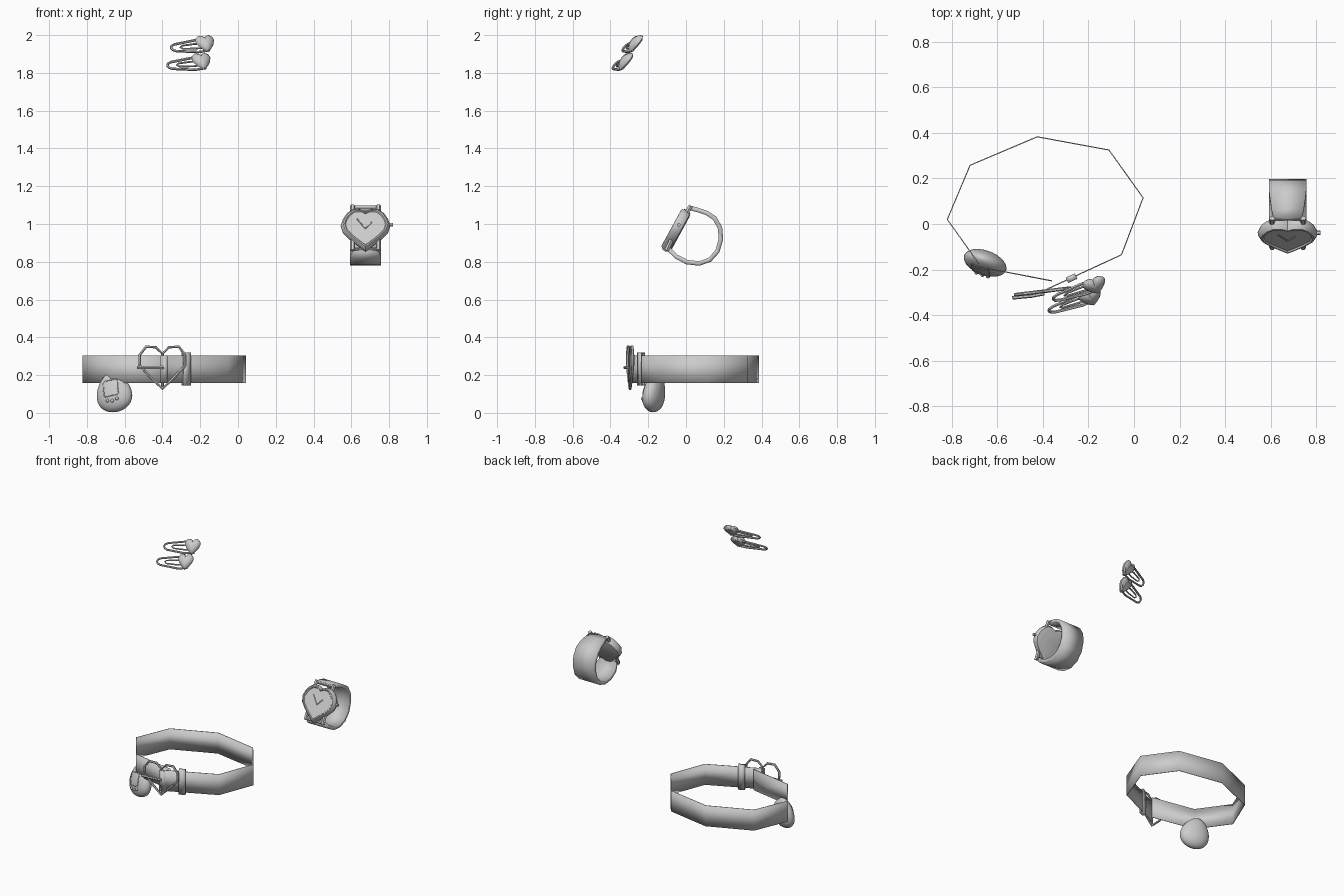
import bpy, bmesh, math
from mathutils import Vector, Matrix

if "Cube" in bpy.data.objects:
    bpy.data.objects.remove(bpy.data.objects["Cube"])


def basis(origin, u, w):
    """Local frame: X along u, Y close to w, Z pointing out of the face."""
    u = Vector(u).normalized()
    n = u.cross(Vector(w)).normalized()
    w = n.cross(u)
    m = Matrix((u, w, n)).transposed().to_4x4()
    m.translation = Vector(origin)
    return m


def finish(obj, angle=40):
    bpy.ops.object.select_all(action='DESELECT')
    obj.select_set(True)
    bpy.context.view_layer.objects.active = obj
    bpy.ops.object.shade_smooth_by_angle(angle=math.radians(angle))
    return obj


def mesh_obj(name, bm, angle=40):
    bmesh.ops.recalc_face_normals(bm, faces=bm.faces)
    me = bpy.data.meshes.new(name)
    bm.to_mesh(me)
    bm.free()
    obj = bpy.data.objects.new(name, me)
    bpy.context.collection.objects.link(obj)
    return finish(obj, angle)


def tube(name, pts, r, M=Matrix(), cyclic=False):
    cu = bpy.data.curves.new(name, 'CURVE')
    cu.dimensions = '3D'
    cu.bevel_depth = r
    cu.bevel_resolution = 1
    cu.use_fill_caps = True
    sp = cu.splines.new('POLY')
    sp.points.add(len(pts) - 1)
    for p, co in zip(sp.points, pts):
        p.co = (*(M @ Vector(co)), 1)
    sp.use_cyclic_u = cyclic
    obj = bpy.data.objects.new(name, cu)
    bpy.context.collection.objects.link(obj)
    bpy.ops.object.select_all(action='DESELECT')
    obj.select_set(True)
    bpy.context.view_layer.objects.active = obj
    bpy.ops.object.convert(target='MESH')
    return finish(bpy.context.object, 50)


def strip(name, lo, hi, thick, cyclic=False, angle=30):
    bm = bmesh.new()
    a = [bm.verts.new(p) for p in lo]
    b = [bm.verts.new(p) for p in hi]
    n = len(a)
    for i in range(n if cyclic else n - 1):
        j = (i + 1) % n
        bm.faces.new((a[i], a[j], b[j], b[i]))
    obj = mesh_obj(name, bm, angle)
    mod = obj.modifiers.new('thickness', 'SOLIDIFY')
    mod.thickness = thick
    mod.offset = 0
    return obj


def heart(half):
    """Mirror a right-hand outline that runs from notch to tip."""
    return half + [(-x, y) for x, y in half[-2:0:-1]]


def pillow(name, outline, rings, M):
    """Loft scaled copies of an outline; rings are (scale, height)."""
    bm = bmesh.new()
    loops = [[bm.verts.new(M @ Vector((x * s, y * s, h))) for x, y in outline] for s, h in rings]
    n = len(outline)
    for a, b in zip(loops, loops[1:]):
        for i in range(n):
            bm.faces.new((a[i], a[(i + 1) % n], b[(i + 1) % n], b[i]))
    bm.faces.new(loops[0])
    bm.faces.new(loops[-1])
    return mesh_obj(name, bm)


# Belt strap
belt = [(-.36, -.25), (-.67, -.19), (-.82, .02), (-.72, .258), (-.425, .383), (-.11, .325),
        (.04, .115), (-.055, -.135), (-.265, -.232), (-.395, -.292), (-.408, -.305), (-.37, -.298)]
strip("belt_strap", [(x, y, .157) for x, y in belt], [(x, y, .305) for x, y in belt], .005)

# Belt keeper loop
K = basis((-.275, -.237, .232), (.91, .42, 0), (0, 0, 1))
loop = [(-.085, -.01), (-.085, .012), (.085, .012), (.085, -.01)]
strip("belt_keeper", [K @ Vector((-.022, y, z)) for y, z in loop],
      [K @ Vector((.022, y, z)) for y, z in loop], .006, True)

# Heart buckle with centre bar and prong
B = basis((-.4, -.296, .24), (1, .12, 0), (0, 0, 1))
buckle = heart([(0, .072), (.035, .108), (.088, .11), (.122, .065), (.12, .01), (.065, -.05), (0, -.112)])
tube("buckle_heart", [(x, y, 0) for x, y in buckle], .008, B, True)
tube("buckle_bar", [(0, .072, 0), (0, -.11, 0)], .007, B)
tube("buckle_prong", [(.005, 0, .01), (-.05, 0, .014), (-.137, 0, .012)], .008, B)

# Egg-shaped pocket toy hanging from the belt
W, D, H = .096, .052, .107
E = (Matrix.Translation((-.657, -.167, .11)) @ Matrix.Rotation(math.radians(-20), 4, 'Z')
     @ Matrix.Rotation(math.radians(-7), 4, 'X') @ Matrix.Rotation(math.radians(-12), 4, 'Y'))


def egg_radius(t):
    return math.sqrt(max(0, 1 - t * t)) * (1 - .22 * t)


def on_egg(x, z, lift=0):
    return Vector((x, -D * math.sqrt(max(0, egg_radius(z / H) ** 2 - (x / W) ** 2)) - lift, z))


bm = bmesh.new()
bmesh.ops.create_uvsphere(bm, u_segments=28, v_segments=18, radius=1)
for v in bm.verts:
    k = 1 - .22 * v.co.z
    v.co = E @ Vector((v.co.x * W * k, v.co.y * D * k, v.co.z * H))
mesh_obj("toy_egg_body", bm)

frame = []
corners = [(-.04, -.025), (.04, -.025), (.04, .06), (-.04, .06)]
for (x0, z0), (x1, z1) in zip(corners, corners[1:] + corners[:1]):
    for f in (.08, .36, .64, .92):
        frame.append(on_egg(x0 + (x1 - x0) * f, z0 + (z1 - z0) * f))
tube("toy_screen_frame", frame, .003, E, True)
for i, (x, z) in enumerate([(-.027, -.047), (0, -.053), (.027, -.047)]):
    bm = bmesh.new()
    bmesh.ops.create_uvsphere(bm, u_segments=12, v_segments=8, radius=.009,
                              matrix=Matrix.Translation(E @ on_egg(x, z)))
    mesh_obj(f"toy_button_{i + 1}", bm)

# Heart watch case with sunken dial
C = basis((.675, -.048, .978), (1, 0, 0), (0, .48, .88))
case = heart([(0, .094), (.03, .11), (.07, .108), (.1, .085), (.122, .05), (.132, .015),
              (.12, -.025), (.085, -.065), (.04, -.105), (0, -.138)])
pillow("watch_case", case, [(.75, -.03), (.94, -.024), (1, -.006), (.98, .012), (.9, .026),
                            (.84, .027), (.8, .02)], C)
for part, end in (("hour", (.033, .025)), ("minute", (-.045, .043))):
    tube(f"watch_{part}_hand", [(0, -.015, .022), (*end, .022)], .003, C)
tube("watch_crown", [(.12, .02, 0), (.145, .02, 0)], .01, C)

# Watch lugs and pins
for label, v0, v1 in (("top", .07, .14), ("bottom", -.06, -.13)):
    for side, x in (("left", -.068), ("right", .068)):
        tube(f"watch_lug_{label}_{side}", [(x, v0, -.004), (x, v1, -.008)], .013, C)
    pin = v1 * .92
    tube(f"watch_pin_{label}", [(-.075, pin, -.012), (.075, pin, -.012)], .008, C)

# Watch band wraps back around from the top pin to the bottom pin
band = [(.02, 1.085), (.06, 1.075), (.11, 1.058), (.152, 1.03), (.18, .98), (.185, .92), (.166, .855),
        (.125, .81), (.07, .791), (.005, .798), (-.052, .828), (-.092, .868)]
half = [.062 + .021 * min(1, math.sin(math.pi * i / 11) * 1.4) for i in range(12)]
half[-3:] = [.083, .081, .064]
strip("watch_band", [(.675 - w, y, z) for w, (y, z) in zip(half, band)],
      [(.675 + w, y, z) for w, (y, z) in zip(half, band)], .024, angle=45)

# Pair of snap hair clips with padded hearts
charm = heart([(0, .034), (.012, .047), (.03, .05), (.046, .038), (.052, .016),
               (.042, -.01), (.022, -.036), (0, -.055)])
outer = [(.01, .034), (-.05, .039), (-.17, .022), (-.188, .013), (-.194, 0)]
inner = [(.01, .014), (-.06, .015), (-.13, .01), (-.142, 0)]
for label, pos in (("upper", (-.172, -.268, 1.955)), ("lower", (-.191, -.32, 1.861))):
    M = basis(pos, (.94, .32, .07), (-.15, .57, .8))
    for part, pts, r in (("frame", outer, .007), ("tongue", inner, .005)):
        path = pts + [(x, -y) for x, y in pts[-2::-1]]
        tube(f"{label}_clip_{part}", [(x, y - .008, -.006) for x, y in path], r, M, True)
    pillow(f"{label}_clip_heart", charm, [(.8, -.012), (1, -.003), (.97, .006), (.8, .017),
                                          (.5, .024), (.2, .027)], M)
